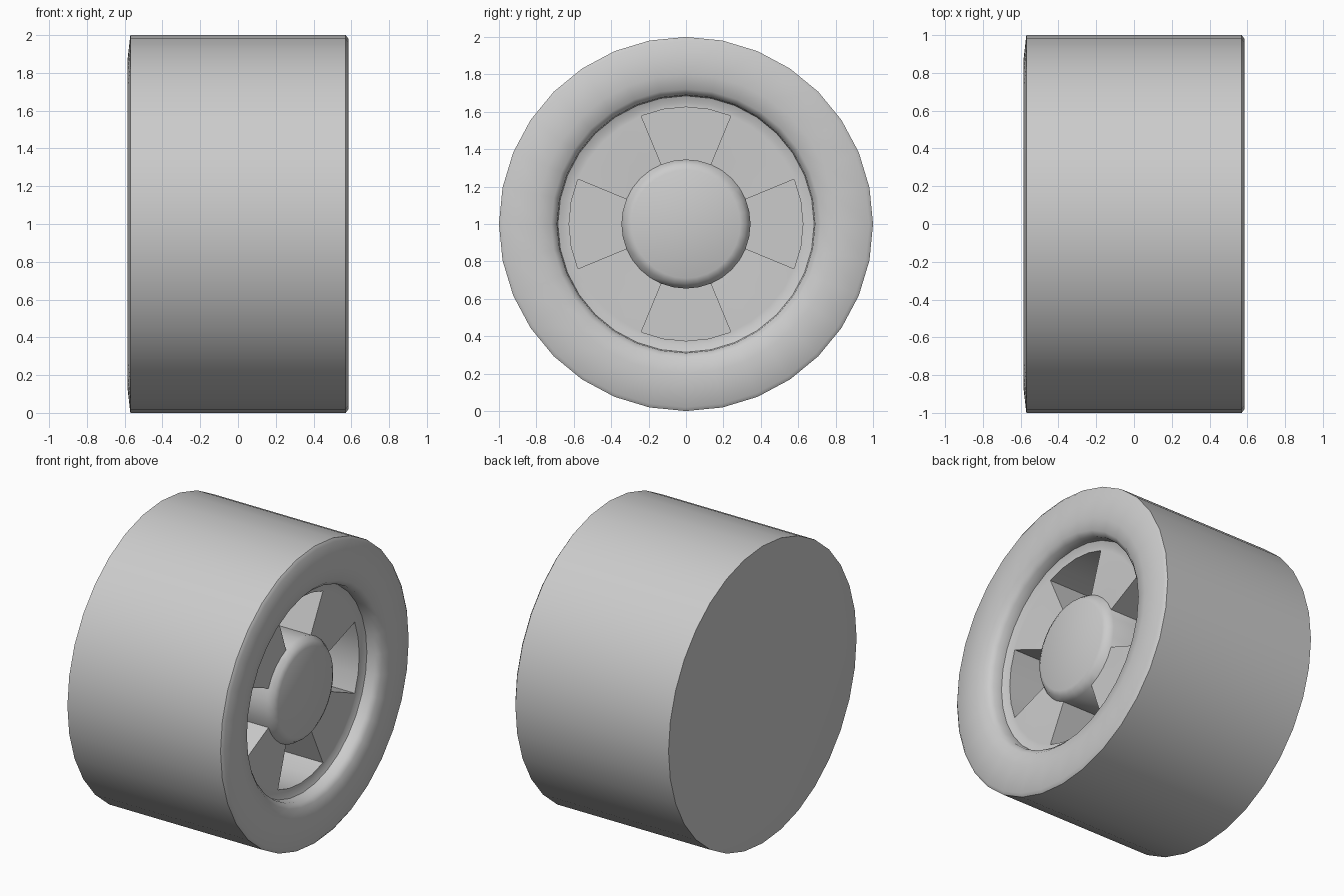
import bpy, bmesh, math

if "Cube" in bpy.data.objects:
    bpy.data.objects.remove(bpy.data.objects["Cube"])

SEGMENTS = 32
FLOOR_X = 0.05          # depth of the pockets between the spokes

# (x, radius) profile from the closed back, over the tread, into the rim and hub
PROFILE = [(-0.585, 0.87), (-0.57, 1.0), (0.57, 1.0), (0.585, 0.98),
           (0.585, 0.80), (0.57, 0.72), (0.54, 0.69), (0.48, 0.685),
           (0.465, 0.65), (0.465, 0.625), (0.45, 0.345),
           (0.485, 0.32), (0.50, 0.29)]
SPOKE_BAND = 9          # band between rim ring 9 and hub ring 10

bm = bmesh.new()

# revolved rings around the x axis
rings = []
for x, r in PROFILE:
    ring = []
    for i in range(SEGMENTS):
        a = 2 * math.pi * i / SEGMENTS
        ring.append(bm.verts.new((x, r * math.cos(a), 1 + r * math.sin(a))))
    rings.append(ring)

# side bands; four 45 degree sectors of the spoke band become openings
openings = []
for k in range(len(rings) - 1):
    for i in range(SEGMENTS):
        j = (i + 1) % SEGMENTS
        face = bm.faces.new((rings[k][i], rings[k][j], rings[k + 1][j], rings[k + 1][i]))
        if k == SPOKE_BAND and (i + 2) % 8 < 4:
            openings.append(face)

# back plate and hub cap
bm.faces.new(list(reversed(rings[0])))
bm.faces.new(rings[-1])
bmesh.ops.recalc_face_normals(bm, faces=bm.faces)

# pockets between the spokes
result = bmesh.ops.extrude_face_region(bm, geom=openings)
for v in result["geom"]:
    if isinstance(v, bmesh.types.BMVert):
        v.co.x = FLOOR_X
old = [f for f in openings if f.is_valid]
if old:
    bmesh.ops.delete(bm, geom=old, context='FACES_ONLY')
bmesh.ops.recalc_face_normals(bm, faces=bm.faces)

mesh = bpy.data.meshes.new("wheel")
bm.to_mesh(mesh)
bm.free()
wheel = bpy.data.objects.new("wheel", mesh)
bpy.context.collection.objects.link(wheel)

bpy.context.view_layer.objects.active = wheel
wheel.select_set(True)
bpy.ops.object.shade_smooth_by_angle(angle=math.radians(50))
